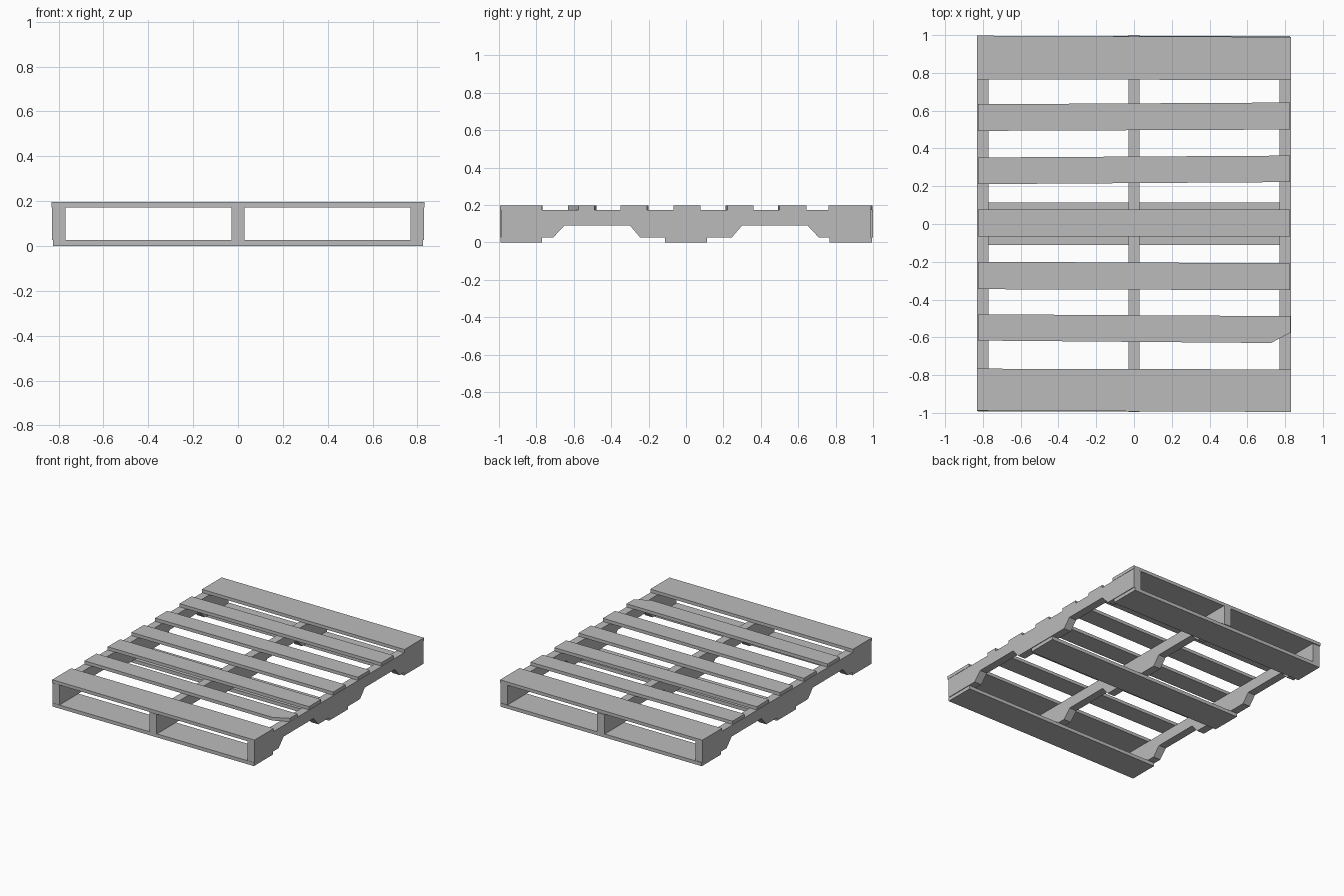
import bpy
import bmesh

if "Cube" in bpy.data.objects:
    bpy.data.objects.remove(bpy.data.objects["Cube"])

wood = bpy.data.materials.new("grey wood")
wood.diffuse_color = (0.5, 0.5, 0.5, 1)
wood.use_nodes = True
wood.node_tree.nodes["Principled BSDF"].inputs["Base Color"].default_value = wood.diffuse_color


def prism(name, outline, low, high, place):
    """Extrude a closed 2D outline from low to high; place maps (u, v, w) to x, y, z."""
    bm = bmesh.new()
    a = [bm.verts.new(place(u, v, low)) for u, v in outline]
    b = [bm.verts.new(place(u, v, high)) for u, v in outline]
    bm.faces.new(a)
    bm.faces.new(b)
    n = len(outline)
    for i in range(n):
        j = (i + 1) % n
        bm.faces.new((a[i], a[j], b[j], b[i]))
    bmesh.ops.recalc_face_normals(bm, faces=bm.faces)
    mesh = bpy.data.meshes.new(name)
    bm.to_mesh(mesh)
    bm.free()
    mesh.materials.append(wood)
    obj = bpy.data.objects.new(name, mesh)
    bpy.context.collection.objects.link(obj)


def board(name, outline, low, high):
    prism(name, outline, low, high, lambda u, v, w: (u, v, w))


BASE, DECK, TOP = 0.026, 0.172, 0.196

# Notched stringers, side profile in (y, z)
notch = [(0.245, BASE), (0.30, 0.09), (0.65, 0.09), (0.71, BASE)]
for name, x, y0, y1 in (("left_stringer", -0.80, -0.99, 0.99),
                        ("middle_stringer", 0.0, -0.995, 1.0),
                        ("right_stringer", 0.80, -0.99, 0.99)):
    profile = [(y0, BASE)] + [(-y, z) for y, z in reversed(notch)] + notch
    profile += [(y1, BASE), (y1, DECK), (y0, DECK)]
    prism(name, profile, x - 0.03, x + 0.03, lambda u, v, w: (w, u, v))

# Bottom boards
for name, y0, y1 in (("front_bottom_board", -0.992, -0.77),
                     ("middle_bottom_board", -0.112, 0.113),
                     ("back_bottom_board", 0.768, 0.994)):
    board(name, [(-0.825, y0), (0.825, y0), (0.825, y1), (-0.825, y1)], 0, BASE)

# Top boards, slightly skewed: half width, left low/high y, right low/high y
for i, (hw, l0, l1, r0, r1) in enumerate((
        (0.832, -0.988, -0.766, -0.995, -0.770),
        (0.827, -0.345, -0.200, -0.350, -0.208),
        (0.827, -0.066, 0.078, -0.066, 0.078),
        (0.827, 0.211, 0.352, 0.222, 0.362),
        (0.825, 0.493, 0.634, 0.500, 0.643),
        (0.832, 0.766, 0.997, 0.762, 0.990))):
    board(f"deck_board_{i + 1}", [(-hw, l0), (hw, r0), (hw, r1), (-hw, l1)], DECK, TOP)

# Top board with a broken corner
board("chipped_deck_board", [(-0.827, -0.617), (0.725, -0.630), (0.829, -0.575),
                             (0.829, -0.488), (-0.827, -0.478)], DECK, TOP)
